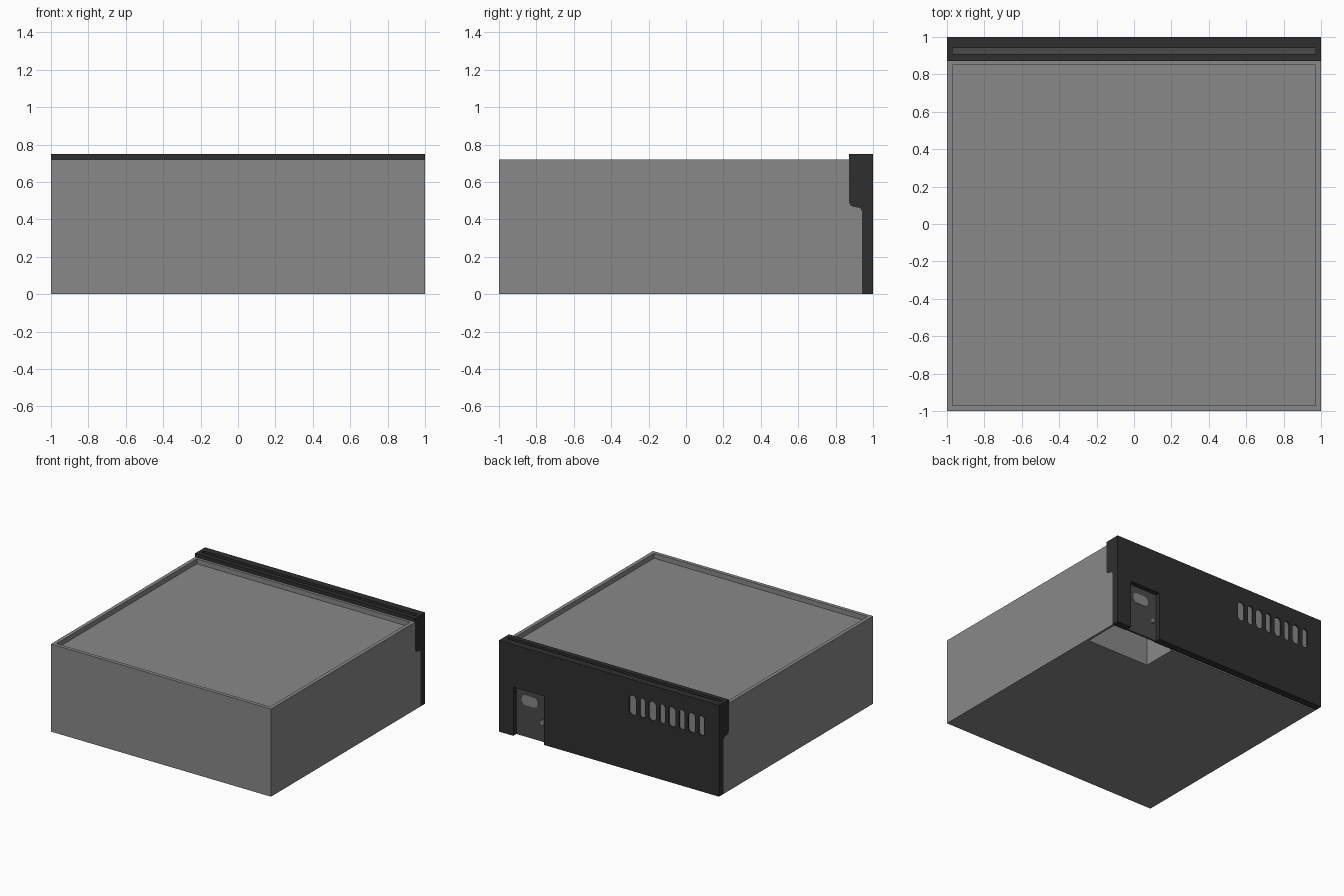
import bpy, bmesh, math
from mathutils import Vector

if "Cube" in bpy.data.objects:
    bpy.data.objects.remove(bpy.data.objects["Cube"], do_unlink=True)


def material(name, value):
    m = bpy.data.materials.new(name)
    m.use_nodes = True
    colour = (value, value, value, 1)
    m.diffuse_color = colour
    m.node_tree.nodes["Principled BSDF"].inputs["Base Color"].default_value = colour
    return m


GREY = material("wall grey", 0.25)
BLACK = material("facade charcoal", 0.028)
DARK = material("door dark grey", 0.068)


def prism(name, outline, depth, mat):
    """Extrude a closed 3D outline along a depth vector."""
    bm = bmesh.new()
    face = bm.faces.new([bm.verts.new(p) for p in outline])
    ext = bmesh.ops.extrude_face_region(bm, geom=[face])
    verts = [g for g in ext["geom"] if isinstance(g, bmesh.types.BMVert)]
    bmesh.ops.translate(bm, verts=verts, vec=Vector(depth))
    bmesh.ops.recalc_face_normals(bm, faces=bm.faces)
    mesh = bpy.data.meshes.new(name)
    bm.to_mesh(mesh)
    bm.free()
    mesh.materials.append(mat)
    obj = bpy.data.objects.new(name, mesh)
    bpy.context.collection.objects.link(obj)
    return obj


def box(name, x, y, z, mat):
    outline = [(x[0], y[0], z[0]), (x[1], y[0], z[0]), (x[1], y[1], z[0]), (x[0], y[1], z[0])]
    return prism(name, outline, (0, 0, z[1] - z[0]), mat)


def side_profile(name, points, mat):
    return prism(name, [(-1, y, z) for y, z in points], (2, 0, 0), mat)


def capsule(name, x, z, y, mat, steps=6):
    """Rounded slot lying in the back plane, spanning the given ranges."""
    w, h = x[1] - x[0], z[1] - z[0]
    r = min(w, h) / 2
    outline = []
    for k, (cx, cz) in enumerate([(x[1] - r, z[1] - r), (x[0] + r, z[1] - r),
                                  (x[0] + r, z[0] + r), (x[1] - r, z[0] + r)]):
        for i in range(steps):
            a = math.pi / 2 * (k + (i + 0.5) / steps)
            outline.append((cx + r * math.cos(a), y[0], cz + r * math.sin(a)))
    return prism(name, outline, (0, y[1] - y[0], 0), mat)


def cut(target, cutters):
    """Subtract the cutters, bake the result and remove them."""
    for c in cutters:
        c.hide_render = True
        mod = target.modifiers.new("cut", 'BOOLEAN')
        mod.operation, mod.solver, mod.object = 'DIFFERENCE', 'EXACT', c
    deps = bpy.context.evaluated_depsgraph_get()
    mesh = bpy.data.meshes.new_from_object(target.evaluated_get(deps))
    target.modifiers.clear()
    target.data = mesh
    for c in cutters:
        bpy.data.objects.remove(c, do_unlink=True)


# Stepped line where the building meets the facade, bottom to top
step = [(0.94, 0), (0.94, 0.445), (0.932, 0.46), (0.89, 0.468), (0.878, 0.475), (0.872, 0.49)]

# Building body with parapet, entry room and a narrow gap behind the facade
body = side_profile("building_body", [(-1, 0)] + step + [(0.872, 0.72), (-1, 0.72)], GREY)
cut(body, [
    box("roof_cutter", (-0.97, 0.97), (-0.97, 0.85), (0.68, 0.9), GREY),
    box("entry_cutter", (0.41, 0.98), (0.64, 0.95), (-0.1, 0.42), GREY),
    box("gap_cutter", (-0.98, 0.7), (0.925, 0.95), (-0.1, 0.41), GREY),
])

# Facade across the whole back
SLOT_Z = (0.46, 0.62)
facade = side_profile("facade", step + [(0.872, 0.75), (1, 0.75), (1, 0)], BLACK)
cutters = [
    box("door_cutter", (0.59, 0.87), (0.9, 1.1), (-0.1, 0.40), BLACK),
    box("channel_cutter", (-0.97, 0.97), (0.91, 0.942), (0.725, 0.9), BLACK),
]
for i in range(8):
    cx = -0.215 - i * 0.0895
    half = 0.032 if i % 2 == 0 else 0.024
    cutters.append(capsule("slot_cutter", (cx - half, cx + half), SLOT_Z, (0.988, 1.1), BLACK))
cut(facade, cutters)

# Pale backing seen through the vent slots
box("vent_backing", (-0.9, -0.16), (0.97, 0.99), (0.45, 0.63), GREY)

# Floor of the channel along the facade top
box("channel_floor", (-0.97, 0.97), (0.91, 0.942), (0.72, 0.728), DARK)

# Door with window and knob
box("door_panel", (0.59, 0.87), (0.945, 0.96), (0, 0.40), DARK)
capsule("door_window", (0.67, 0.82), (0.26, 0.345), (0.958, 0.963), GREY)
capsule("door_knob", (0.61, 0.65), (0.14, 0.18), (0.958, 0.975), GREY)
